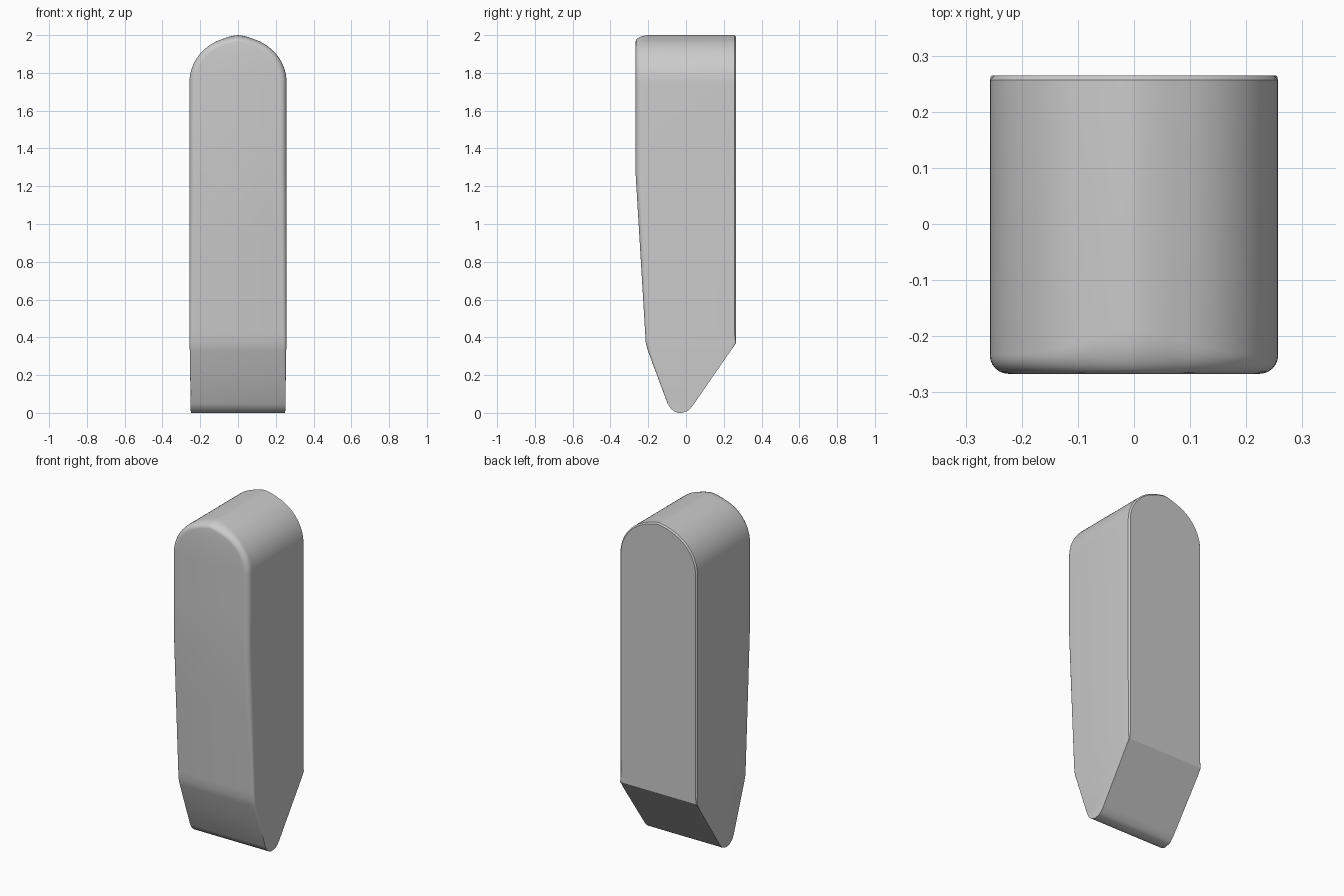
import bpy, bmesh, math

cube = bpy.data.objects.get("Cube")
if cube:
    bpy.data.objects.remove(cube)


def interp(pairs, z):
    """Piecewise linear lookup in (z, value) pairs, ascending z."""
    if z <= pairs[0][0]:
        return pairs[0][1]
    for (a, u), (b, v) in zip(pairs, pairs[1:]):
        if z <= b:
            return u + (v - u) * (z - a) / (b - a)
    return pairs[-1][1]


# Side profile (front and back depth by height) and rounding of the front edge
FRONT = [(0, -.042), (.008, -.062), (.025, -.083), (.05, -.098), (.33, -.202), (.37, -.213), (1.27, -.267)]
BACK = [(0, -.028), (.006, .002), (.02, .02), (.04, .037), (.37, .265)]
ROUND = [(.04, 0), (.33, .016), (.45, .018), (1.3, .034)]
CHAMFER = [(.34, 0), (.42, .008)]
WIDTH = [(0, .25), (.37, .256), (.9, .257), (1.75, .257)]
ARCH_Z, ARCH_H, STEPS = 1.75, .242, 28


def half_ring(z, angle):
    """Points from front to back on the +x side of one row."""
    w, r, c = interp(WIDTH, z), interp(ROUND, z), interp(CHAMFER, z)
    peak = max(0, math.sin(angle)) ** 8
    depth = r * (1 + 1.2 * peak)
    stations = [(r * (1 - math.sin(a)), depth * (1 - math.cos(a)))
                for a in (math.pi / 2 * k / 6 for k in range(7))]
    yf, yb = interp(FRONT, z), interp(BACK, z)
    pts = [(inset, yf + d) for inset, d in stations]
    pts += [(0, yb - c), (c, yb)]
    result = []
    for inset, y in pts:
        x = (w - inset) * math.cos(angle)
        zz = z
        if angle > 0:
            s = math.sin(angle)
            bump = .008 * max(0, 1 - abs(x) / .08)
            zz = ARCH_Z + (ARCH_H - inset) * s + bump
        result.append((x, y, zz))
    return result


# Rows up the straight sides, then around the arched top
levels = [0, .003, .008, .015, .025, .04, .05, .2, .33, .37, .42, .6, .9, 1.27, 1.5, ARCH_Z]
rows = [(z, 0) for z in levels]
rows += [(ARCH_Z, math.pi / 2 * i / STEPS) for i in range(1, STEPS + 1)]

bm = bmesh.new()
rings = []
for z, angle in rows:
    half = half_ring(z, angle)
    ring = half + [(-x, y, h) for x, y, h in reversed(half)]
    rings.append([bm.verts.new(p) for p in ring])
for low, high in zip(rings, rings[1:]):
    n = len(low)
    for i in range(n):
        j = (i + 1) % n
        bm.faces.new((low[i], low[j], high[j], high[i]))
bm.faces.new(rings[0])
bmesh.ops.remove_doubles(bm, verts=bm.verts, dist=.0002)
bmesh.ops.dissolve_degenerate(bm, edges=bm.edges, dist=.0002)
bmesh.ops.recalc_face_normals(bm, faces=bm.faces)

mesh = bpy.data.meshes.new("chisel_block")
bm.to_mesh(mesh)
bm.free()
block = bpy.data.objects.new("chisel_block", mesh)
bpy.context.collection.objects.link(block)

# Single plain grey
grey = bpy.data.materials.new("plain_grey")
grey.use_nodes = True
colour = (.6, .6, .6, 1)
grey.diffuse_color = colour
grey.node_tree.nodes["Principled BSDF"].inputs["Base Color"].default_value = colour
mesh.materials.append(grey)

bpy.context.view_layer.objects.active = block
block.select_set(True)
bpy.ops.object.shade_smooth_by_angle(angle=math.radians(28))
